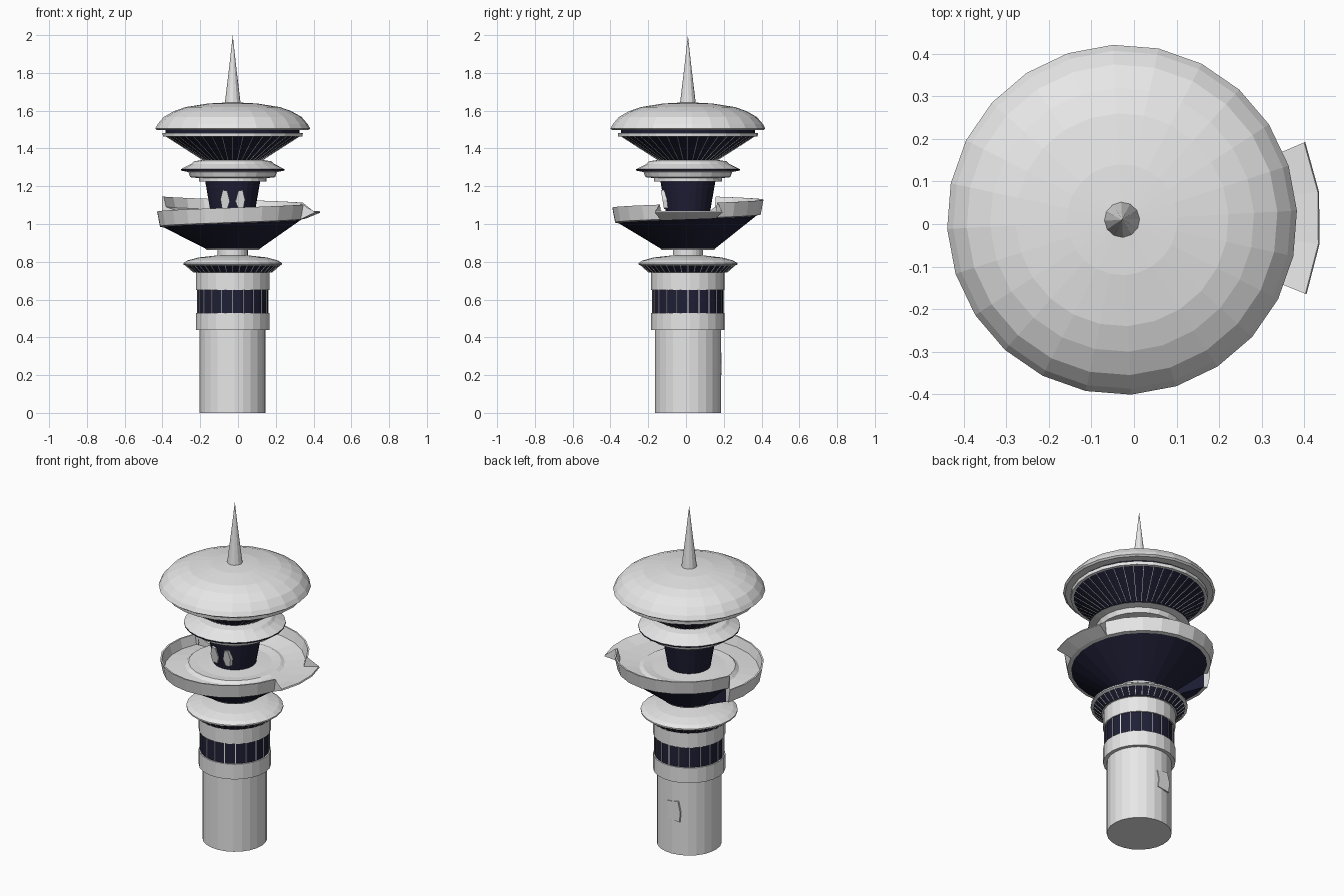
import bpy
import bmesh
from math import cos, sin, radians

cube = bpy.data.objects.get("Cube")
if cube:
    bpy.data.objects.remove(cube, do_unlink=True)

CX, CY = -0.028, 0.01


def material(name, color):
    mat = bpy.data.materials.new(name)
    mat.use_nodes = True
    mat.diffuse_color = color
    mat.node_tree.nodes["Principled BSDF"].inputs["Base Color"].default_value = color
    return mat


MATS = [material("pale_grey", (0.8, 0.8, 0.8, 1)),
        material("dark_navy", (0.014, 0.014, 0.038, 1))]
L, D = 0, 1


def finish(name, bm):
    bmesh.ops.remove_doubles(bm, verts=bm.verts, dist=1e-5)
    bmesh.ops.recalc_face_normals(bm, faces=bm.faces)
    mesh = bpy.data.meshes.new(name)
    bm.to_mesh(mesh)
    bm.free()
    for mat in MATS:
        mesh.materials.append(mat)
    obj = bpy.data.objects.new(name, mesh)
    obj.location = (CX, CY, 0)
    bpy.context.collection.objects.link(obj)
    return obj


def skin(name, columns, bands):
    """Join neighbouring columns of (r, z, angle) points into a closed shell."""
    bm = bmesh.new()
    rings = [[bm.verts.new((r * cos(radians(a)), r * sin(radians(a)), z))
              for r, z, a in col] for col in columns]
    for i, ring in enumerate(rings):
        nxt = rings[(i + 1) % len(rings)]
        for j, mat in enumerate(bands):
            face = bm.faces.new((ring[j], nxt[j], nxt[j + 1], ring[j + 1]))
            face.material_index = mat
    bmesh.ops.dissolve_degenerate(bm, dist=1e-5, edges=bm.edges)
    return finish(name, bm)


def lathe(name, profile, sides=24, offset=3):
    """Profile rows are (radius, height, colour of the band above)."""
    cols = [[(r, z, offset + 360 * i / sides) for r, z, _ in profile]
            for i in range(sides)]
    return skin(name, cols, [p[2] for p in profile[:-1]])


def mullions(name, low, high, count, width=0.004):
    """Thin bars laid over a window band."""
    bm = bmesh.new()
    for i in range(count):
        a = radians(360 * i / count)
        c, s = cos(a), sin(a)
        corners = []
        for r, z in (low, high):
            for dr, w in ((-.008, -1), (-.008, 1), (.003, 1), (.003, -1)):
                x, y = r + dr, w * width / 2
                corners.append(bm.verts.new((x * c - y * s, x * s + y * c, z)))
        for k in range(4):
            n = (k + 1) % 4
            bm.faces.new((corners[k], corners[n], corners[n + 4], corners[k + 4]))
    return finish(name, bm)


def plate(name, outline, x, z, front, depth, slope=0):
    """Ragged panel on an x-z outline, running from front to front + depth in y."""
    bm = bmesh.new()
    rows = [[bm.verts.new((x + u, front + d + slope * v, z + v)) for u, v in outline]
            for d in (0, depth)]
    bm.faces.new(rows[0])
    bm.faces.new(rows[1])
    for k in range(len(outline)):
        n = (k + 1) % len(outline)
        bm.faces.new((rows[0][k], rows[0][n], rows[1][n], rows[1][k]))
    return finish(name, bm)


# Shaft with its window storey
lathe("shaft", [(0, 0, L), (.175, 0, L), (.175, .45, L), (0, .45, L)])
lathe("lower_collar", [(0, .44, L), (.195, .44, L), (.195, .53, L), (0, .53, L)])
lathe("window_band", [(0, .53, D), (.187, .53, D), (.187, .65, D), (0, .65, D)], 40)
lathe("upper_collar", [(0, .65, L), (.195, .65, L), (.195, .745, L), (0, .745, L)])
mullions("window_band_bars", (.187, .53), (.187, .65), 20)

# Small lower saucer and neck
lathe("lower_saucer", [(0, .742, L), (.205, .742, D), (.248, .78, L), (.262, .785, L),
                       (.262, .793, L), (.24, .807, L), (.18, .823, L), (.08, .834, L),
                       (0, .836, L)])
mullions("lower_saucer_bars", (.207, .744), (.248, .78), 40)
lathe("neck", [(0, .83, L), (.08, .83, L), (.08, .87, L), (0, .87, L)])

# Bowl whose rim climbs around one turn: radius, height, climb share, colour
bowl = [(0, .862, 0, L), (.14, .862, 0, L), (.145, .87, 0, D), (.367, .978, 1, L),
        (.388, .982, 1, L), (.403, 1.06, 1, L), (.394, 1.06, 1, L), (.38, 1.005, 1, L),
        (.27, 1.03, .3, L), (.25, 1.05, .1, L), (.2, 1.05, 0, L), (0, 1.06, 0, L)]
columns = []
START, STEP, CLIMB = 158, 15, .085
for i in range(25):
    angle = START + STEP * i
    normal = [(r, z + w * CLIMB * i / 24, angle) for r, z, w, _ in bowl]
    spout = list(normal)
    # the wall folds outward into a spout on the +x side
    spout[5], spout[6] = (.467, 1.06, angle), (.464, 1.068, angle)
    if i == 12:
        columns += [normal, spout]
    elif i in (13, 14):
        columns.append(spout)
    elif i == 15:
        columns += [spout, normal]
    else:
        columns.append(normal)
skin("bowl", columns, [p[3] for p in bowl[:-1]])

# Dark core between bowl and upper saucer, with two ragged openings
lathe("core", [(0, 1.05, D), (.115, 1.05, D), (.146, 1.228, D), (0, 1.228, D)])
ragged = [(-.012, -.05), (.016, -.045), (.024, .0), (.012, .05), (-.012, .045), (-.026, -.01)]
for side, cx in ((1, .041), (-1, -.041)):
    plate("core_panel", [(side * u, v) for u, v in ragged], cx, 1.13, -.135, .03, -.17)

# Ragged patch on the back of the shaft
patch = [(-.04, -.06), (.035, -.05), (.028, .0), (.04, .05), (-.03, .06), (-.045, .0)]
plate("shaft_patch", patch, -.02, .26, .168, .01)

# Middle ring
lathe("middle_ring", [(0, 1.225, L), (.18, 1.225, L), (.18, 1.243, L), (.225, 1.248, L),
                      (.235, 1.275, L), (.275, 1.283, D), (.275, 1.29, L), (.22, 1.318, L),
                      (.205, 1.332, L), (.14, 1.342, L), (0, 1.342, L)])

# Upper observation deck
lathe("upper_windows", [(0, 1.335, D), (.15, 1.335, D), (.356, 1.466, D), (0, 1.466, D)], 40)
mullions("upper_window_bars", (.152, 1.335), (.356, 1.466), 40, .003)
lathe("upper_rim", [(0, 1.464, L), (.37, 1.464, L), (.372, 1.483, L), (.355, 1.483, D),
                    (.355, 1.502, D), (0, 1.502, L)])

# Domed roof and spire
lathe("dome_roof", [(0, 1.497, L), (.4, 1.497, L), (.411, 1.505, L), (.397, 1.53, L),
                    (.365, 1.567, L), (.31, 1.598, L), (.25, 1.619, L), (.13, 1.638, L),
                    (0, 1.645, L)])
lathe("spire", [(0, 1.63, L), (.043, 1.63, L), (.02, 1.82, L), (0, 2, L)], 12)
